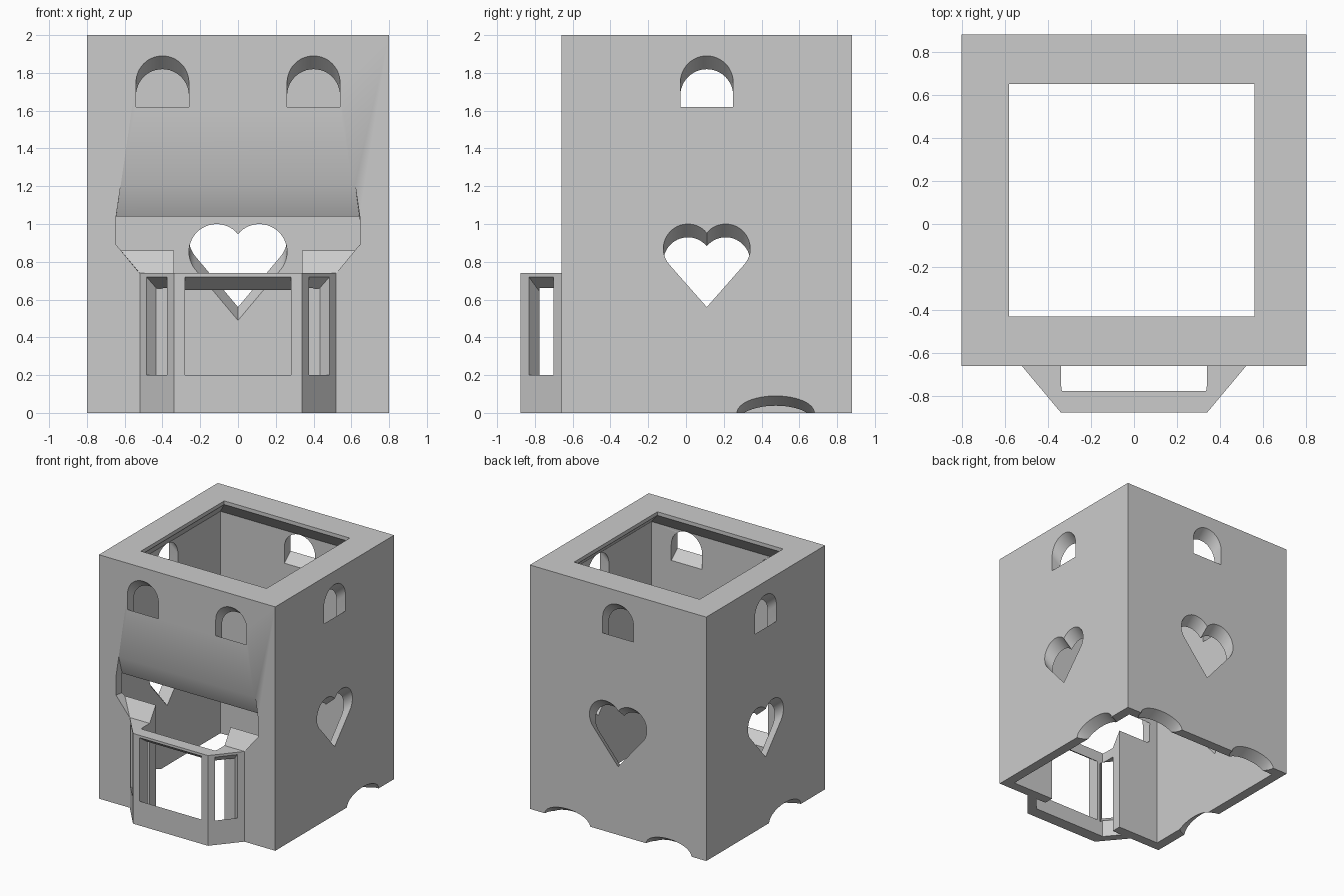
import bpy, bmesh, math
from mathutils import Vector

cube = bpy.data.objects.get("Cube")
if cube:
    bpy.data.objects.remove(cube, do_unlink=True)

grey = bpy.data.materials.new("plain_grey")
grey.use_nodes = True
grey.diffuse_color = (0.6, 0.6, 0.6, 1)
grey.node_tree.nodes["Principled BSDF"].inputs["Base Color"].default_value = (0.6, 0.6, 0.6, 1)

TOP, WALL = 2.0, 0.08
FRONT, BACK, SIDE, MID = -0.66, 0.88, 0.8, 0.11


def loft(name, rings):
    """Closed solid through rings with equal point counts."""
    bm = bmesh.new()
    loops = [[bm.verts.new(p) for p in ring] for ring in rings]
    for a, b in zip(loops, loops[1:]):
        for i in range(len(a)):
            j = (i + 1) % len(a)
            bm.faces.new((a[i], a[j], b[j], b[i]))
    bm.faces.new(loops[0])
    bm.faces.new(loops[-1])
    bmesh.ops.recalc_face_normals(bm, faces=bm.faces)
    mesh = bpy.data.meshes.new(name)
    bm.to_mesh(mesh)
    bm.free()
    mesh.materials.append(grey)
    obj = bpy.data.objects.new(name, mesh)
    bpy.context.collection.objects.link(obj)
    return obj


def rect(x0, x1, y0, y1, z):
    return [(x0, y0, z), (x1, y0, z), (x1, y1, z), (x0, y1, z)]


def upright(name, half, z0, z1):
    """Prism from the +x half of a plan outline, mirrored over x."""
    plan = half + [(-x, y) for x, y in reversed(half)]
    return loft(name, [[(x, y, z) for x, y in plan] for z in (z0, z1)])


def cut(target, cutter):
    mod = target.modifiers.new("cut", 'BOOLEAN')
    mod.operation = 'DIFFERENCE'
    mod.solver = 'EXACT'
    mod.object = cutter
    bpy.ops.object.select_all(action='DESELECT')
    bpy.context.view_layer.objects.active = target
    target.select_set(True)
    bpy.ops.object.modifier_apply(modifier=mod.name)
    bpy.data.objects.remove(cutter, do_unlink=True)


def pierce(target, outline, origin, inward, slope=0.88, depth=0.11):
    """Cut an outline through a wall, sinking as it goes inward."""
    o = Vector((origin[0], origin[1], 0))
    n = Vector((inward[0], inward[1], 0)).normalized()
    t = Vector((-n.y, n.x, 0))
    rings = [[o + t * u + n * d + Vector((0, 0, z - slope * d)) for u, z in outline]
             for d in (-0.03, depth)]
    cut(target, loft("cutter", rings))


def arch(r, z0, z1):
    arc = [(r * math.cos(math.pi * i / 24), z1 - r + r * math.sin(math.pi * i / 24))
           for i in range(25)]
    return [(-r, z0), (r, z0)] + arc


def heart(width, tip, top):
    s = width / 0.46
    r, c = 0.13 * s, 0.1 * s
    cz = top - r
    reach = math.hypot(c, cz - tip)
    start = math.acos(-c / r)
    end = math.atan2(tip - cz, -c) + math.acos(r / reach)
    lobe = []
    for i in range(25):
        a = start + (end - start) * i / 24
        lobe.append((c + r * math.cos(a), cz + r * math.sin(a)))
    lobe[0] = (0, lobe[0][1])
    return lobe + [(0, tip)] + [(-u, z) for u, z in reversed(lobe[1:])]


def box_outline(w, z0, z1):
    return [(-w, z0), (w, z0), (w, z1), (-w, z1)]


def ellipse(a, b):
    return [(a * math.cos(math.tau * i / 48), b * math.sin(math.tau * i / 48))
            for i in range(48)]


# Tower: hollow box whose walls slope inward to a thick top rim
tower = loft("tower", [rect(-SIDE, SIDE, FRONT, BACK, z) for z in (0, TOP)])
inner = (-SIDE + WALL, SIDE - WALL, FRONT + WALL, BACK - WALL)
rim = (-0.58, 0.56, -0.43, 0.65)
cut(tower, loft("cutter", [rect(*inner, -0.1), rect(*inner, 1.82),
                           rect(*rim, 1.97), rect(*rim, 2.1)]))

# Arched windows near the top
window = arch(0.14, 1.62, 1.89)
for x in (-0.4, 0.4):
    pierce(tower, window, (x, FRONT), (0, 1))
pierce(tower, window, (0, BACK), (0, -1))

# Side windows and heart holes
for s in (-1, 1):
    pierce(tower, window, (s * SIDE, MID), (-s, 0))
    pierce(tower, heart(0.46, 0.56, 1.0), (s * SIDE, MID), (-s, 0))
pierce(tower, heart(0.52, 0.56, 1.07), (0, BACK), (0, -1))

# Shallow scallops along the bottom edge
scallop = ellipse(0.205, 0.09)
for x in (-0.46, 0.46):
    pierce(tower, scallop, (x, BACK), (0, -1), 0.65)
pierce(tower, scallop, (SIDE, 0.475), (-1, 0), 0.65)
pierce(tower, scallop, (-SIDE, -0.14), (1, 0), 0.65)

# Large front opening with sloped ceiling and sill
outer_half = [(0.62, 1.21), (0.645, 1.04), (0.645, 0.89), (0.52, 0.74)]
inner_half = [(0.645, 1.04), (0.645, 1.02), (0.645, 0.88), (0.62, 0.86)]
rings = []
for k in (-0.2, 1.05):
    half = [(a[0] + (b[0] - a[0]) * k, a[1] + (b[1] - a[1]) * k)
            for a, b in zip(outer_half, inner_half)]
    ring = half + [(-x, z) for x, z in reversed(half)]
    rings.append([(x, FRONT + WALL * k, z) for x, z in ring])
cut(tower, loft("cutter", rings))

# Passage from the tower into the bay
passage = [(0.34, -0.5), (0.34, -0.74), (0.335, -0.775)]
cut(tower, upright("cutter", passage, -0.1, 0.95))

# Bay: angled projection, open at top and bottom
bay = upright("bay", [(0.52, FRONT), (0.34, -0.875)], 0, 0.74)
cut(bay, upright("cutter", passage, -0.1, 0.95))
cut(bay, upright("cutter", [(0.48, -0.6), (0.43, FRONT), (0.335, -0.775)], -0.1, 0.66))

# Bay windows: wide front pane and two angled side panes
pierce(bay, box_outline(0.28, 0.2, 0.72), (0, -0.875), (0, 1), 0.7, 0.14)
for s in (-1, 1):
    pierce(bay, box_outline(0.085, 0.2, 0.72), (s * 0.43, -0.767), (-s * 0.215, 0.18))

for obj in (tower, bay):
    bpy.ops.object.select_all(action='DESELECT')
    bpy.context.view_layer.objects.active = obj
    obj.select_set(True)
    bpy.ops.object.shade_smooth_by_angle(angle=math.radians(30))
